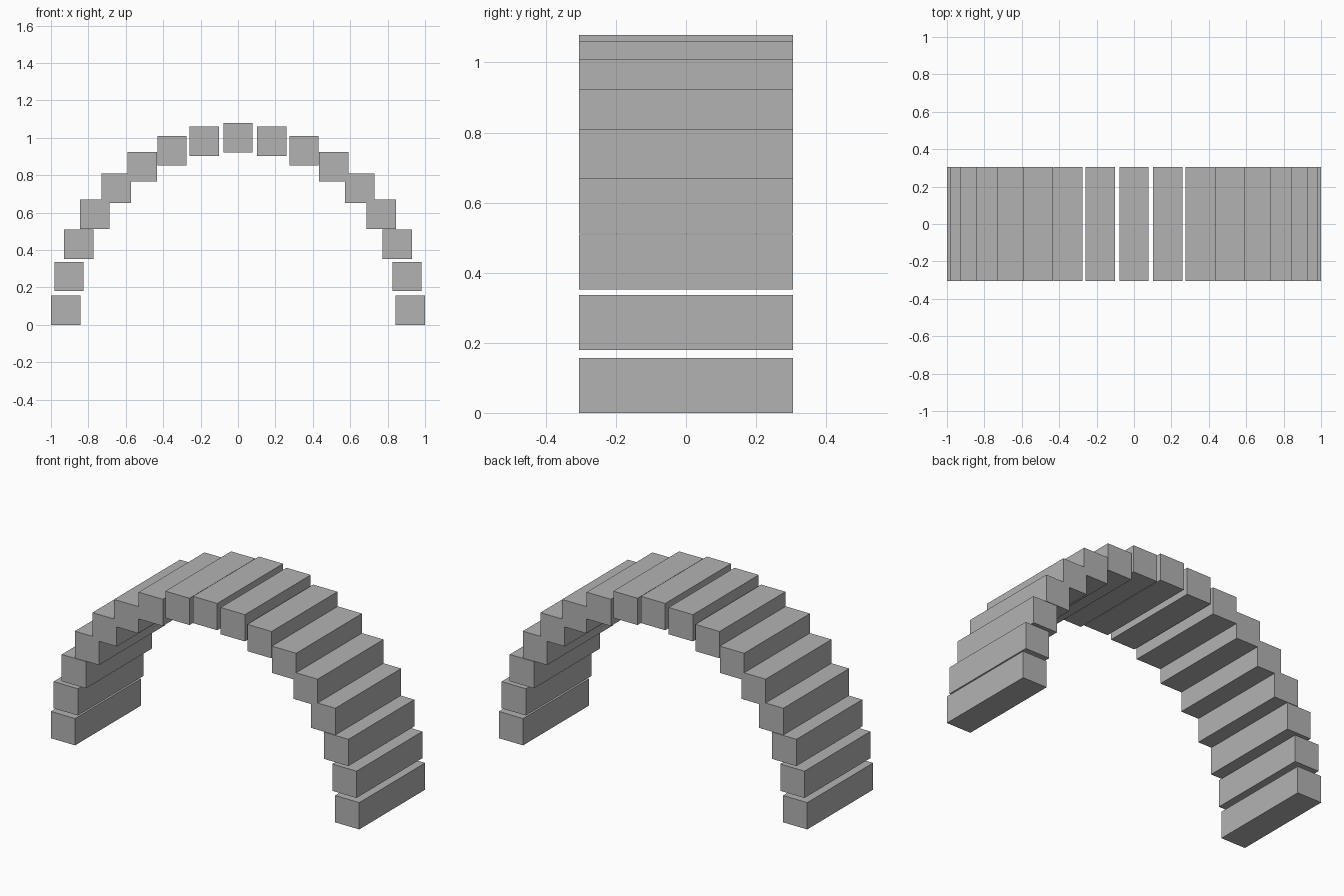
import bpy
import math

if "Cube" in bpy.data.objects:
    bpy.data.objects.remove(bpy.data.objects["Cube"])

# Arch of upright square bars spaced evenly along a half circle
COUNT = 17
SIZE = 0.157
LENGTH = 0.61
RADIUS = 1.0 - SIZE / 2

grey = bpy.data.materials.new("plain grey")
grey.diffuse_color = (0.45, 0.45, 0.45, 1.0)
grey.use_nodes = True
grey.node_tree.nodes["Principled BSDF"].inputs["Base Color"].default_value = grey.diffuse_color


def add_bar(name, x, z):
    bpy.ops.mesh.primitive_cube_add(size=1, location=(x, 0, z))
    bar = bpy.context.object
    bar.name = name
    bar.scale = (SIZE, LENGTH, SIZE)
    bar.data.materials.append(grey)


# Bars from the right foot over the top to the left foot
for i in range(COUNT):
    a = math.pi * i / (COUNT - 1)
    add_bar(f"arch_bar_{i + 1}", RADIUS * math.cos(a), SIZE / 2 + RADIUS * math.sin(a))
